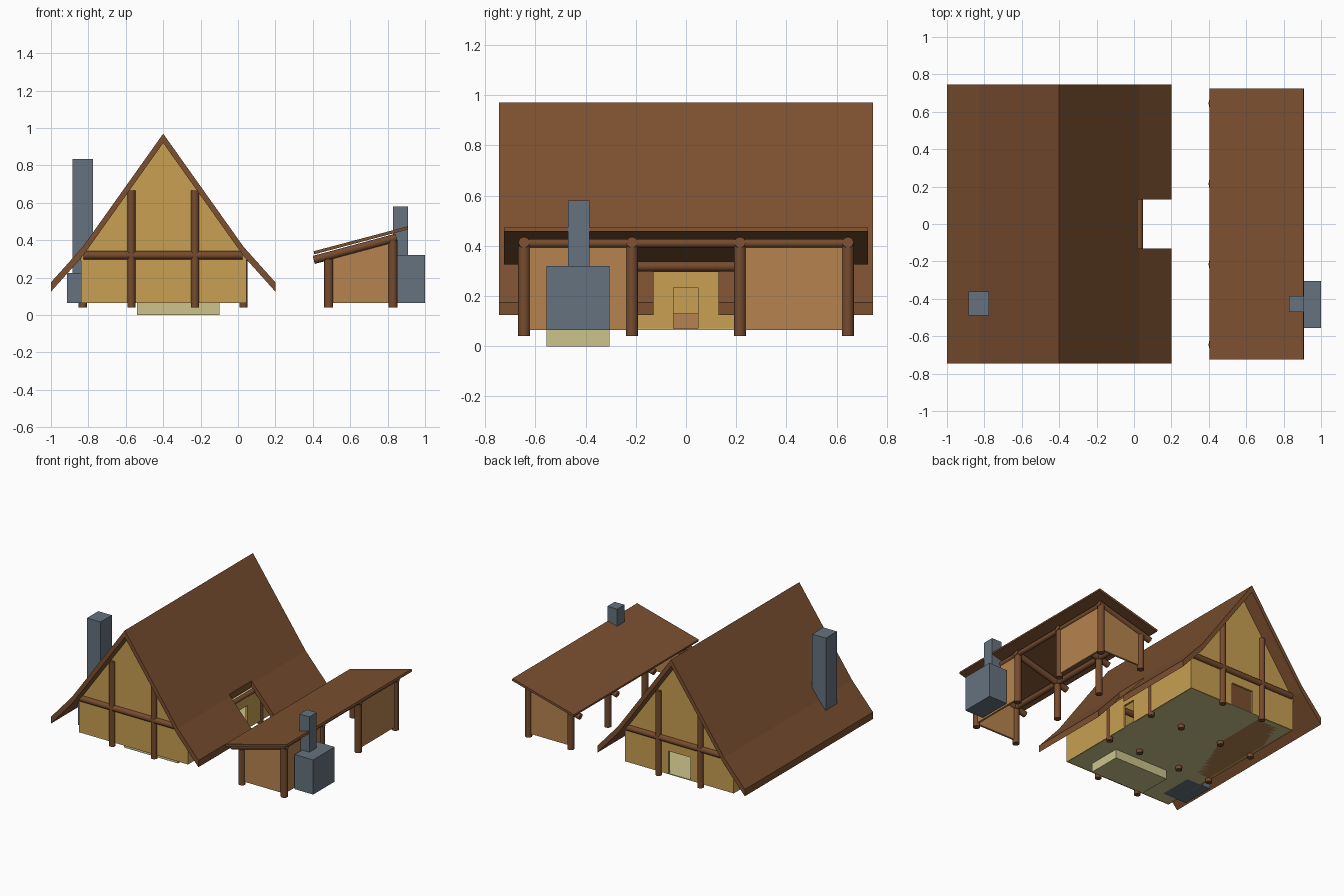
import bpy, bmesh
from mathutils import Vector

if "Cube" in bpy.data.objects:
    bpy.data.objects.remove(bpy.data.objects["Cube"])


def material(name, col):
    m = bpy.data.materials.new(name)
    m.diffuse_color = (*col, 1)
    m.use_nodes = True
    m.node_tree.nodes["Principled BSDF"].inputs["Base Color"].default_value = m.diffuse_color
    return m


PLASTER = material("plaster", (0.58, 0.35, 0.085))
TAN = material("tan_boards", (0.47, 0.23, 0.08))
THATCH = material("roof_brown", (0.20, 0.08, 0.03))
LOG = material("log_brown", (0.18, 0.07, 0.027))
STONE = material("stone", (0.13, 0.17, 0.21))
PALE = material("pale_floor", (0.60, 0.55, 0.26))


def finish(name, bm, mat):
    bmesh.ops.recalc_face_normals(bm, faces=bm.faces)
    me = bpy.data.meshes.new(name)
    bm.to_mesh(me)
    bm.free()
    me.materials.append(mat)
    ob = bpy.data.objects.new(name, me)
    bpy.context.collection.objects.link(ob)
    return ob


def prism(name, pts, a, b, mat, axis='y'):
    """Extrude a (horizontal, z) profile from a to b along x or y."""
    bm = bmesh.new()
    put = (lambda u, v, w: (u, w, v)) if axis == 'y' else (lambda u, v, w: (w, u, v))
    face = bm.faces.new([bm.verts.new(put(u, v, a)) for u, v in pts])
    res = bmesh.ops.extrude_face_region(bm, geom=[face])
    verts = [g for g in res["geom"] if isinstance(g, bmesh.types.BMVert)]
    d = (0, b - a, 0) if axis == 'y' else (b - a, 0, 0)
    bmesh.ops.translate(bm, verts=verts, vec=d)
    return finish(name, bm, mat)


def box(name, x0, x1, y0, y1, z0, z1, mat):
    return prism(name, [(x0, z0), (x1, z0), (x1, z1), (x0, z1)], y0, y1, mat)


def log(name, p, q, r=0.022):
    p, q = Vector(p), Vector(q)
    bm = bmesh.new()
    bmesh.ops.create_cone(bm, cap_ends=True, segments=16, radius1=r, radius2=r, depth=(q - p).length)
    bm.transform((q - p).to_track_quat('Z', 'Y').to_matrix().to_4x4())
    bmesh.ops.translate(bm, verts=bm.verts, vec=(p + q) / 2)
    for f in bm.faces:
        f.smooth = len(f.verts) == 4
    for e in bm.edges:
        e.smooth = all(f.smooth for f in e.link_faces)
    return finish(name, bm, LOG)


# --- House roof: kinked gable profile, notched above the side door
C = -0.4
half = [(0, 0.97), (0.43, 0.365), (0.6, 0.175)]
top = [(C - x, z) for x, z in reversed(half)] + [(C + x, z) for x, z in half[1:]]
roof = prism("house_roof", top + [(x, z - 0.05) for x, z in reversed(top)], -0.745, 0.745, THATCH)
cutter = box("roof_notch_cutter", 0.02, 0.3, -0.13, 0.13, 0, 0.6, THATCH)
cutter.hide_render = True
cutter.hide_viewport = True
mod = roof.modifiers.new("notch", 'BOOLEAN')
mod.operation = 'DIFFERENCE'
mod.object = cutter

# --- House walls, with door openings in the back gable and right side
L, R, F = -0.84, 0.045, 0.065
slope = [(R, F), (R, 0.30), (0.03, 0.32), (C, 0.925), (-0.83, 0.32), (L, 0.30), (L, F)]
prism("front_gable", slope, -0.645, -0.63, PLASTER)
back_door = [(-0.49, F), (-0.49, 0.235), (-0.31, 0.235), (-0.31, F)]
prism("back_gable", slope + back_door, 0.63, 0.645, PLASTER)
side = [(-0.63, F), (-0.63, 0.295), (0.63, 0.295), (0.63, F)]
side_door = [(0.047, F), (0.047, 0.235), (-0.05, 0.235), (-0.05, F)]
prism("right_wall", side + side_door, R - 0.015, R, PLASTER, 'x')
prism("left_wall", side, L, L + 0.015, PLASTER, 'x')

# --- Floor, hearth and interior platform
box("house_floor", L, R, -0.645, 0.645, F, F + 0.006, PALE)
box("hearth_pit", -0.54, -0.10, -0.555, -0.305, 0, F, PALE)
box("hearth_stones", -0.48, -0.16, -0.51, -0.35, F, F + 0.03, STONE)
box("sleeping_platform", -0.82, -0.57, -0.2, 0.6, F, 0.13, TAN)

# --- House chimney
box("house_chimney_base", -0.915, -0.72, -0.555, -0.305, F, 0.225, STONE)
box("house_chimney_stack", -0.885, -0.775, -0.49, -0.36, 0.2, 0.835, STONE)

# --- House log frame
rows = (-0.645, -0.215, 0.215, 0.645)
for y in rows:
    for x in (-0.57, -0.23):
        log("house_post", (x, y, 0.04), (x, y, 0.665))
    log("house_tie_beam", (-0.825, y, 0.32), (0.025, y, 0.32))
for x in (-0.83, 0.03):
    for y in rows[1:3]:
        log("house_side_post", (x, y, 0.04), (x, y, 0.3))
    log("house_wall_plate", (x, -0.64, 0.305), (x, 0.64, 0.305), 0.018)

# --- Shed roof and log frame
prism("shed_roof", [(0.408, 0.325), (0.91, 0.458), (0.905, 0.474), (0.404, 0.341)], -0.725, 0.725, THATCH)
for y in rows:
    log("shed_front_post", (0.485, y, 0.04), (0.485, y, 0.30), 0.024)
    log("shed_back_post", (0.828, y, 0.04), (0.828, y, 0.40), 0.024)
    log("shed_rafter", (0.405, y, 0.295), (0.848, y, 0.414))
log("shed_front_purlin", (0.485, -0.645, 0.318), (0.485, 0.645, 0.318), 0.02)
log("shed_back_purlin", (0.828, -0.645, 0.41), (0.828, 0.645, 0.41), 0.018)

# --- Shed walls: two ends and two closed bays on the outer side
for s in (-1, 1):
    prism("shed_end_wall", [(0.485, F), (0.83, F), (0.83, 0.40), (0.485, 0.31)],
          s * 0.638, s * 0.652, TAN)
    box("shed_outer_wall", 0.822, 0.836, s * 0.215, s * 0.645, F, 0.40, TAN)

# --- Shed forge chimney
box("shed_chimney_base", 0.85, 1.0, -0.555, -0.305, F, 0.32, STONE)
box("shed_chimney_stack", 0.83, 0.91, -0.47, -0.385, 0.3, 0.58, STONE)
